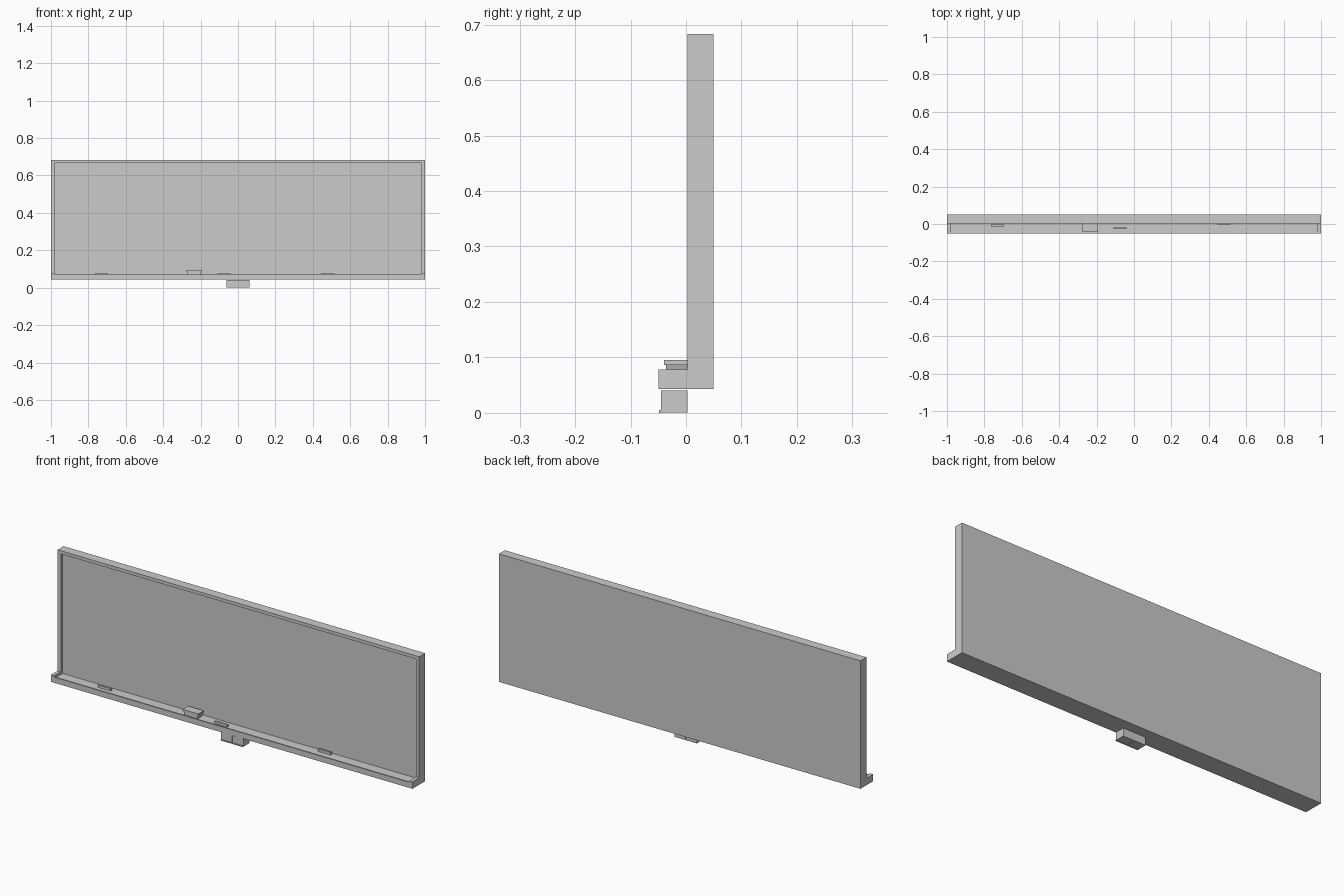
import bpy, bmesh

if "Cube" in bpy.data.objects:
    bpy.data.objects.remove(bpy.data.objects["Cube"])


def prism(name, bottom, top):
    """Solid between two (x0, x1, y0, y1, z) rectangles."""
    bm = bmesh.new()
    rings = []
    for x0, x1, y0, y1, z in (bottom, top):
        rings.append([bm.verts.new(p) for p in
                      ((x0, y0, z), (x1, y0, z), (x1, y1, z), (x0, y1, z))])
    a, b = rings
    bm.faces.new(a[::-1])
    bm.faces.new(b)
    for i in range(4):
        j = (i + 1) % 4
        bm.faces.new((a[i], a[j], b[j], b[i]))
    me = bpy.data.meshes.new(name)
    bm.to_mesh(me)
    bm.free()
    ob = bpy.data.objects.new(name, me)
    bpy.context.collection.objects.link(ob)
    return ob


def box(name, x0, x1, y0, y1, z0, z1):
    return prism(name, (x0, x1, y0, y1, z0), (x0, x1, y0, y1, z1))


def cut(target, cutter):
    mod = target.modifiers.new("cut", 'BOOLEAN')
    mod.operation = 'DIFFERENCE'
    mod.solver = 'EXACT'
    mod.object = cutter
    cutter.hide_render = True
    cutter.hide_set(True)


# Frame and tray: one L-shaped profile swept along x
profile = [(-0.05, 0.043), (0.05, 0.043), (0.05, 0.683),
           (0.003, 0.683), (0.003, 0.078), (-0.05, 0.078)]
bm = bmesh.new()
face = bm.faces.new([bm.verts.new((-1, y, z)) for y, z in profile])
ext = bmesh.ops.extrude_face_region(bm, geom=[face])
bmesh.ops.translate(bm, vec=(2, 0, 0),
                    verts=[v for v in ext['geom'] if isinstance(v, bmesh.types.BMVert)])
bmesh.ops.recalc_face_normals(bm, faces=bm.faces)
me = bpy.data.meshes.new("board_frame")
bm.to_mesh(me)
bm.free()
frame = bpy.data.objects.new("board_frame", me)
bpy.context.collection.objects.link(frame)

# Recesses: writing surface with tray trough, and the lowered front lip
cut(frame, box("recess_cutter", -0.982, 0.982, -0.043, 0.017, 0.064, 0.667))
cut(frame, box("lip_cutter", -0.982, 0.982, -0.06, -0.04, 0.071, 0.1))

# Pens lying in the tray
for i, (x, y) in enumerate(((-0.73, -0.008), (-0.075, -0.023), (0.48, 0.002))):
    box(f"pen_{i + 1}", x - 0.035, x + 0.035, y - 0.005, y + 0.005, 0.064, 0.076)

# Eraser: flared felt pad with a cap
prism("eraser_pad", (-0.268, -0.202, -0.036, 0.003, 0.064),
      (-0.275, -0.195, -0.036, 0.003, 0.086))
for n, (x0, x1) in enumerate(((-0.278, -0.235), (-0.235, -0.192))):
    box(f"eraser_cap_{n + 1}", x0, x1, -0.04, 0.003, 0.086, 0.095)

# Pair of boxes under the tray, each with a small front foot
for side, s in (("left", -1), ("right", 1)):
    x0, x1 = sorted((s * 0.001, s * 0.062))
    box(f"{side}_sensor_box", x0, x1, -0.045, 0.003, 0.001, 0.04)
    box(f"{side}_sensor_foot", x0, x1, -0.049, -0.045, 0.0, 0.005)
